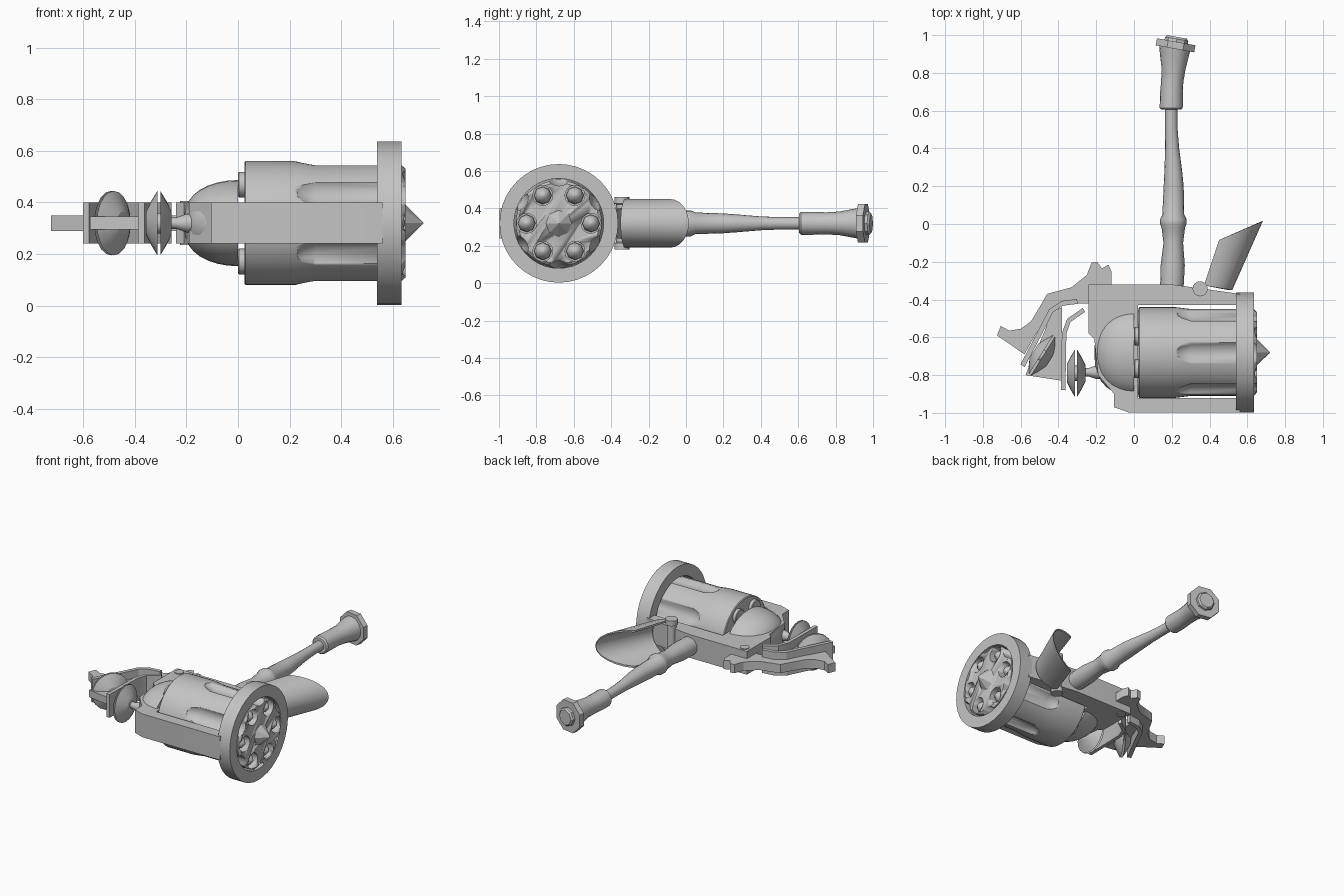
import bpy, bmesh, math
from mathutils import Vector

if "Cube" in bpy.data.objects:
    bpy.data.objects.remove(bpy.data.objects["Cube"])

steel = bpy.data.materials.new("grey_steel")
steel.diffuse_color = (0.55, 0.55, 0.55, 1)
steel.use_nodes = True
steel.node_tree.nodes["Principled BSDF"].inputs["Base Color"].default_value = steel.diffuse_color
CY, CZ = -0.68, 0.32          # drum axis


def finish(name, bm, angle=35):
    bmesh.ops.remove_doubles(bm, verts=bm.verts, dist=1e-5)
    bmesh.ops.recalc_face_normals(bm, faces=bm.faces)
    me = bpy.data.meshes.new(name)
    bm.to_mesh(me)
    bm.free()
    ob = bpy.data.objects.new(name, me)
    bpy.context.collection.objects.link(ob)
    me.materials.append(steel)
    bpy.ops.object.select_all(action='DESELECT')
    ob.select_set(True)
    bpy.context.view_layer.objects.active = ob
    if angle:
        bpy.ops.object.shade_smooth_by_angle(angle=math.radians(angle))
    return ob


def skin(name, rings, closed=False, angle=35):
    """Skin a list of equal-length point loops."""
    bm = bmesh.new()
    vs = [[bm.verts.new(p) for p in r] for r in rings]
    n = len(vs[0])
    pairs = list(zip(vs, vs[1:])) + ([(vs[-1], vs[0])] if closed else [])
    for a, b in pairs:
        for i in range(n):
            j = (i + 1) % n
            bm.faces.new((a[i], a[j], b[j], b[i]))
    if not closed:
        bm.faces.new(vs[0])
        bm.faces.new(vs[-1])
    return finish(name, bm, angle)


def lathe(name, profile, origin, axis, seg=24, closed=False, angle=35, phase=0.0):
    """Turn (distance, radius) pairs about an axis."""
    q = Vector(axis).normalized().to_track_quat('Z', 'Y')
    rings = []
    for d, r in profile:
        r = max(r, 0.0005)
        rings.append([Vector(origin) + q @ Vector((r * math.cos(t), r * math.sin(t), d))
                      for t in [2 * math.pi * (i + phase) / seg for i in range(seg)]])
    return skin(name, rings, closed, angle)


def prism(name, pts, z0, z1):
    return skin(name, [[(x, y, z) for x, y in pts] for z in (z0, z1)], angle=25)


def strip(name, path, half, z0, z1):
    """Upright band of constant thickness along a plan path."""
    left, right = [], []
    for i, p in enumerate(path):
        t = Vector(path[min(i + 1, len(path) - 1)]) - Vector(path[max(i - 1, 0)])
        n = Vector((-t.y, t.x)).normalized() * half
        left.append(tuple(Vector(p) + n))
        right.append(tuple(Vector(p) - n))
    return prism(name, left + right[::-1], z0, z1)


def cut(ob, cutter):
    m = ob.modifiers.new("cut", 'BOOLEAN')
    m.object, m.operation, m.solver = cutter, 'DIFFERENCE', 'EXACT'
    bpy.context.view_layer.objects.active = ob
    bpy.ops.object.modifier_apply(modifier=m.name)
    bpy.data.objects.remove(cutter)


def around(radius, degrees):
    a = math.radians(degrees)
    return (0, CY + radius * math.cos(a), CZ + radius * math.sin(a))


# Drum with six flutes and six chambers
X = (1, 0, 0)
drum = lathe("drum", [(0.025, 0.235), (0.03, 0.24), (0.22, 0.24), (0.30, 0.23),
                      (0.635, 0.23), (0.65, 0.215)], (0, CY, CZ), X, 48)
for i in range(6):
    cut(drum, lathe("flute_cutter", [(0.23, 0.036), (0.25, 0.052), (0.30, 0.07), (0.70, 0.07)],
                    around(0.27, 30 + 60 * i), X, 20))
    cut(drum, lathe("chamber_cutter", [(0.57, 0.053), (0.70, 0.053)],
                    around(0.172, 60 * i), X, 16))
    lathe("round_tip", [(0.56, 0.048), (0.60, 0.046), (0.63, 0.03), (0.648, 0.008)],
          around(0.172, 60 * i), X, 8, angle=60)
    lathe("round_rim", [(0.0, 0.045), (0.004, 0.05), (0.03, 0.05)],
          around(0.172, 60 * i), X, 16)

# Striking ring and pointed centre pin
lathe("striking_ring", [(0.54, 0.24), (0.54, 0.317), (0.635, 0.317), (0.635, 0.24)],
      (0, CY, CZ), X, 40, closed=True)
lathe("centre_spike", [(0.60, 0.05), (0.645, 0.05), (0.65, 0.07), (0.72, 0)],
      (0, CY, CZ), X, 8, angle=0)

# Frame around the drum
prism("frame", [(-0.24, -0.32), (0.2, -0.32), (0.56, -0.37), (0.56, -0.43), (0.02, -0.43),
                (0.02, -0.92), (0.56, -0.92), (0.56, -0.997), (-0.03, -0.997), (-0.105, -0.97),
                (-0.105, -0.9), (-0.19, -0.8), (-0.21, -0.61), (-0.24, -0.58)], 0.24, 0.40)
lathe("frame_screw", [(0.235, 0.03), (0.405, 0.03)], (-0.195, -0.36, 0), (0, 0, 1), 16)

# Rounded breech behind the drum
rings = []
for k in range(9):
    a = math.radians(89 * k / 8)
    s = math.cos(a) ** 0.75
    rings.append([(-0.21 * math.sin(a), CY + 0.235 * s * math.cos(t), CZ + 0.167 * s * math.sin(t))
                  for t in [2 * math.pi * i / 32 for i in range(32)]])
skin("breech", rings)

# Handle: (y, x, radius)
shaft = [(-0.345, 0.20, 0.062), (-0.22, 0.205, 0.064), (-0.10, 0.208, 0.052), (-0.02, 0.208, 0.062),
         (0.0, 0.208, 0.07), (0.025, 0.208, 0.07), (0.05, 0.208, 0.058), (0.20, 0.21, 0.053),
         (0.28, 0.208, 0.047), (0.40, 0.202, 0.037), (0.50, 0.198, 0.033), (0.62, 0.197, 0.033)]
grip = [(0.605, 0.197, 0.052), (0.615, 0.197, 0.061), (0.68, 0.198, 0.061), (0.75, 0.202, 0.059),
        (0.82, 0.21, 0.063), (0.90, 0.215, 0.078), (0.945, 0.22, 0.086)]
for name, rows in (("handle_shaft", shaft), ("handle_grip", grip)):
    skin(name, [[(x + r * math.cos(t), y, CZ + r * math.sin(t))
                 for t in [2 * math.pi * i / 16 for i in range(16)]] for y, x, r in rows])
tilt = (0.18, 0.98, 0)
lathe("pommel_plate", [(-0.018, 0.112), (0.02, 0.112)], (0.22, 0.945, CZ), tilt, 8, angle=0, phase=0.5)
lathe("pommel_knob", [(0.0, 0.065), (0.035, 0.062), (0.046, 0.052)], (0.22, 0.945, CZ), tilt, 8, angle=0)

# Hinge pin
lathe("hinge_pin", [(0.18, 0.04), (0.215, 0.04), (0.22, 0.03), (0.42, 0.03), (0.425, 0.04),
                    (0.46, 0.04)], (0.35, -0.343, 0), (0, 0, 1), 16)

# Curved lever blade, a half tube with a slanted end
def blade_row(a, sx, sz):
    c, s = max(math.cos(a), 0), math.sin(a)
    start = Vector((0.37 + 0.15 * c * sx, -0.325 - 0.025 * c, CZ + 0.13 * s * sz))
    end = Vector((0.45 + 0.232 * c * (0.98 if sx < 1 else 1), -0.085 + 0.10 * c, CZ + 0.13 * s * sz))
    return start, end

angles = [math.radians(-90 + 15 * i) for i in range(13)]
section = [blade_row(a, 1, 1) for a in angles] + [blade_row(a, 0.86, 0.9) for a in reversed(angles)]
skin("lever_blade", [[p[0] for p in section], [p[1] for p in section]])

# Cocking arm with hooked ends
prism("cocking_arm", [(-0.12, -0.33), (-0.12, -0.25), (-0.135, -0.215), (-0.17, -0.235),
                      (-0.195, -0.20), (-0.225, -0.205), (-0.25, -0.27), (-0.33, -0.335),
                      (-0.46, -0.37), (-0.50, -0.44), (-0.545, -0.515), (-0.60, -0.555),
                      (-0.66, -0.565), (-0.705, -0.54), (-0.725, -0.59), (-0.58, -0.69),
                      (-0.53, -0.60), (-0.44, -0.46), (-0.38, -0.42), (-0.23, -0.42)], 0.29, 0.35)
prism("inner_arm", [(-0.38, -0.44), (-0.44, -0.47), (-0.47, -0.56), (-0.575, -0.80),
                    (-0.38, -0.83), (-0.38, -0.52)], 0.295, 0.345)
strip("outer_spring", [(-0.30, -0.41), (-0.38, -0.42), (-0.44, -0.46), (-0.49, -0.56),
                       (-0.59, -0.75)], 0.013, 0.24, 0.40)
strip("inner_spring", [(-0.265, -0.455), (-0.345, -0.51), (-0.37, -0.58), (-0.375, -0.88)],
      0.012, 0.24, 0.40)

# Paired saucer discs
for name, at, axis in (("striker_disc", (-0.307, -0.79, CZ), X),
                       ("tilted_disc", (-0.487, -0.695, CZ), (0.85, -0.53, 0))):
    for s in (-1, 1):
        lathe(name, [(s * 0.006, 0.125), (s * 0.03, 0.085), (s * 0.049, 0.045)], at, axis, 20, angle=25)
    lathe(name + "_core", [(-0.03, 0.04), (0.03, 0.04)], at, axis, 12)
lathe("striker_stem", [(-0.27, 0.022), (-0.24, 0.022), (-0.20, 0.036), (-0.17, 0.036)],
      (0, -0.785, CZ), X, 12)
